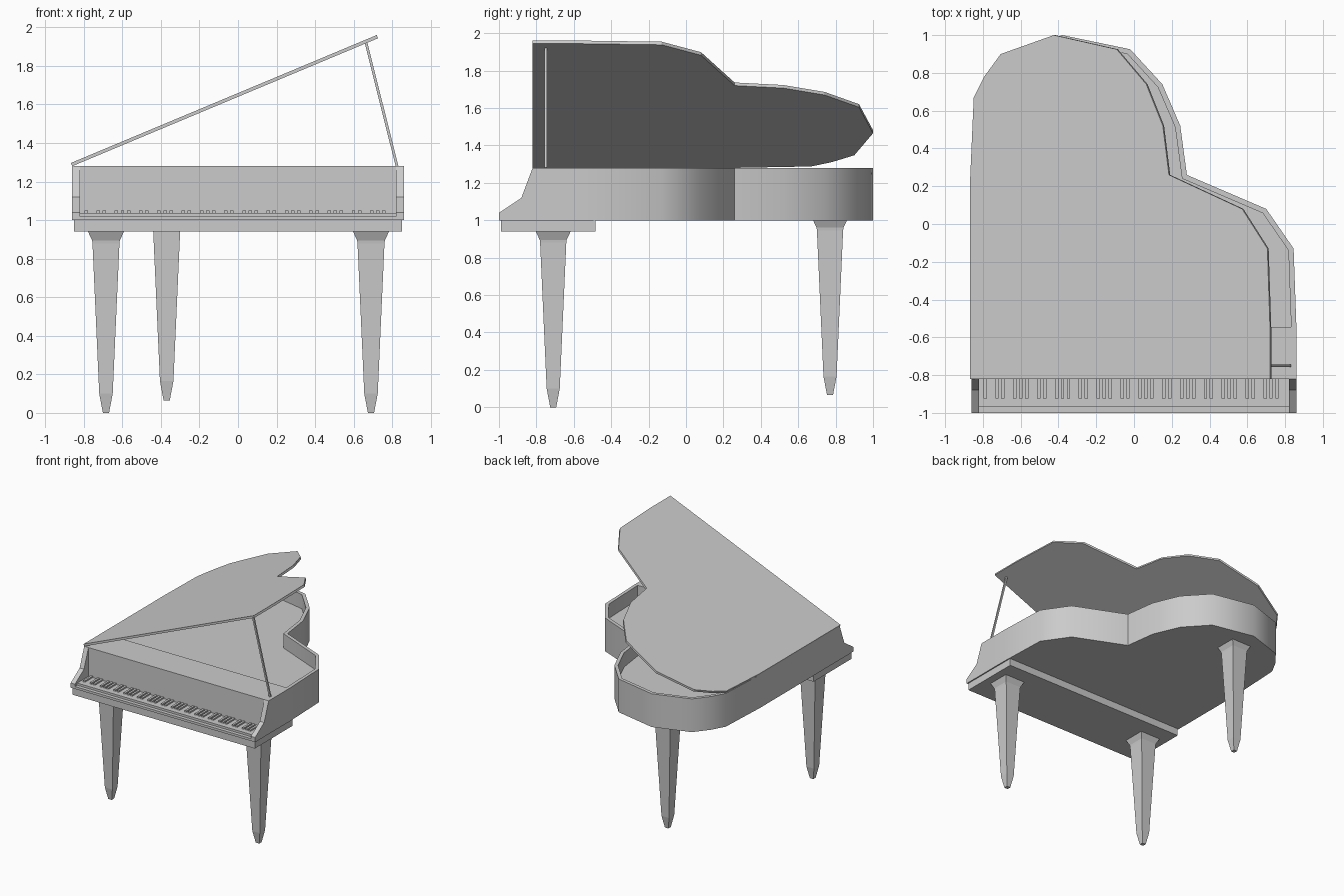
import bpy, bmesh, math
from mathutils import Vector, Matrix

cube = bpy.data.objects.get("Cube")
if cube:
    bpy.data.objects.remove(cube, do_unlink=True)

grey = bpy.data.materials.new("plain grey")
grey.use_nodes = True
GREY = (0.6, 0.6, 0.6, 1)
grey.diffuse_color = GREY
grey.node_tree.nodes["Principled BSDF"].inputs["Base Color"].default_value = GREY


def finish(name, bm, smooth=False):
    bmesh.ops.recalc_face_normals(bm, faces=bm.faces)
    mesh = bpy.data.meshes.new(name)
    bm.to_mesh(mesh)
    bm.free()
    mesh.materials.append(grey)
    obj = bpy.data.objects.new(name, mesh)
    bpy.context.collection.objects.link(obj)
    if smooth:
        bpy.ops.object.select_all(action="DESELECT")
        obj.select_set(True)
        bpy.context.view_layer.objects.active = obj
        bpy.ops.object.shade_smooth_by_angle(angle=math.radians(42))
    return obj


def add_box(bm, lo, hi):
    lo, hi = Vector(lo), Vector(hi)
    bmesh.ops.create_cube(bm, size=1, matrix=Matrix.Translation((lo + hi) / 2)
                          @ Matrix.Diagonal((*(hi - lo), 1)))


def box(name, lo, hi):
    bm = bmesh.new()
    add_box(bm, lo, hi)
    return finish(name, bm)


def prism(points, shift):
    """Extrude a closed polygon; returns the bmesh and its far cap."""
    bm = bmesh.new()
    face = bm.faces.new([bm.verts.new(p) for p in points])
    cap = bmesh.ops.extrude_face_region(bm, geom=[face], use_keep_orig=True)["geom"]
    bmesh.ops.translate(bm, vec=shift, verts=[g for g in cap if isinstance(g, bmesh.types.BMVert)])
    bmesh.ops.recalc_face_normals(bm, faces=bm.faces)
    return bm, next(g for g in cap if isinstance(g, bmesh.types.BMFace))


# Plan of the case, counter-clockwise from the front left corner
FRONT, TOP, BASE, HALF = -0.82, 1.28, 1.0, 0.86
plan = [(-HALF, FRONT), (HALF, FRONT), (0.86, -0.55), (0.845, -0.13), (0.70, 0.08),
        (0.28, 0.26), (0.245, 0.52), (0.15, 0.74), (-0.02, 0.925), (-0.38, 1.0),
        (-0.685, 0.9), (-0.78, 0.78), (-0.84, 0.67), (-HALF, 0.25)]

# Case with a front deck and a sunken soundboard
bm, top = prism([(x, y, BASE) for x, y in plan], (0, 0, TOP - BASE))
bmesh.ops.inset_individual(bm, faces=[top], thickness=0.028, use_even_offset=True)
for v in top.verts:
    v.co.y = max(v.co.y, -0.545)
bmesh.ops.remove_doubles(bm, verts=top.verts[:], dist=0.012)
bmesh.ops.inset_individual(bm, faces=[top], thickness=0, depth=-0.12)
finish("case", bm, smooth=True)

# Lid, swung up about the hinge on the straight side
bm, _ = prism([(x + HALF, y, 0) for x, y in plan], (0, 0, 0.018))
bm.transform(Matrix.Translation((-HALF, 0, TOP))
             @ Matrix.Rotation(math.radians(-22.7), 4, "Y"))
finish("lid", bm)

# Lid prop
foot, head = Vector((0.825, -0.75, TOP)), Vector((0.665, -0.75, 1.918))
axis = head - foot
bm = bmesh.new()
bmesh.ops.create_cube(bm, size=1, matrix=Matrix.Translation((foot + head) / 2)
                      @ axis.to_track_quat("Z", "Y").to_matrix().to_4x4()
                      @ Matrix.Diagonal((0.014, 0.014, axis.length, 1)))
finish("lid_prop", bm)

# Keyboard cheeks
cheek = [(FRONT, BASE), (-1, BASE), (-1, 1.04), (-0.88, 1.12), (FRONT, TOP)]
for name, x in (("right_cheek", -HALF), ("left_cheek", 0.82)):
    bm, _ = prism([(x, y, z) for y, z in cheek], (0.04, 0, 0))
    finish(name, bm)

# Keyboard, key slip and the slab beneath
box("white_keys", (-0.82, -0.97, BASE), (0.82, FRONT, 1.038))
box("key_slip", (-0.82, -1, BASE), (0.82, -0.97, 1.02))
box("key_bed", (-0.85, -0.99, 0.94), (0.85, -0.485, BASE))

# Raised keys in groups of two and three
bm = bmesh.new()
pitch = 1.64 / 52
for i in range(51):
    if i % 7 not in (1, 4):
        x = -0.82 + (i + 1) * pitch
        add_box(bm, (x - 0.009, -0.925, 1.036), (x + 0.009, FRONT, 1.05))
finish("black_keys", bm)


def leg(name, x, y, z):
    """Square tapered leg with a flared collar and a pointed foot."""
    bm = bmesh.new()
    rings = []
    for h, r in ((0, 0.016), (0.1, 0.035), (0.88, 0.07), (0.895, 0.072), (0.94, 0.093)):
        rings.append([bm.verts.new((x + a * r, y + b * r, z + h))
                      for a, b in ((-1, -1), (1, -1), (1, 1), (-1, 1))])
    for low, high in zip(rings, rings[1:]):
        for i in range(4):
            j = (i + 1) % 4
            bm.faces.new((low[i], low[j], high[j], high[i]))
    bm.faces.new(rings[0])
    bm.faces.new(rings[-1])
    finish(name, bm)


leg("front_right_leg", -0.685, -0.71, 0)
leg("front_left_leg", 0.69, -0.71, 0)
leg("back_leg", -0.37, 0.77, 0.065)
